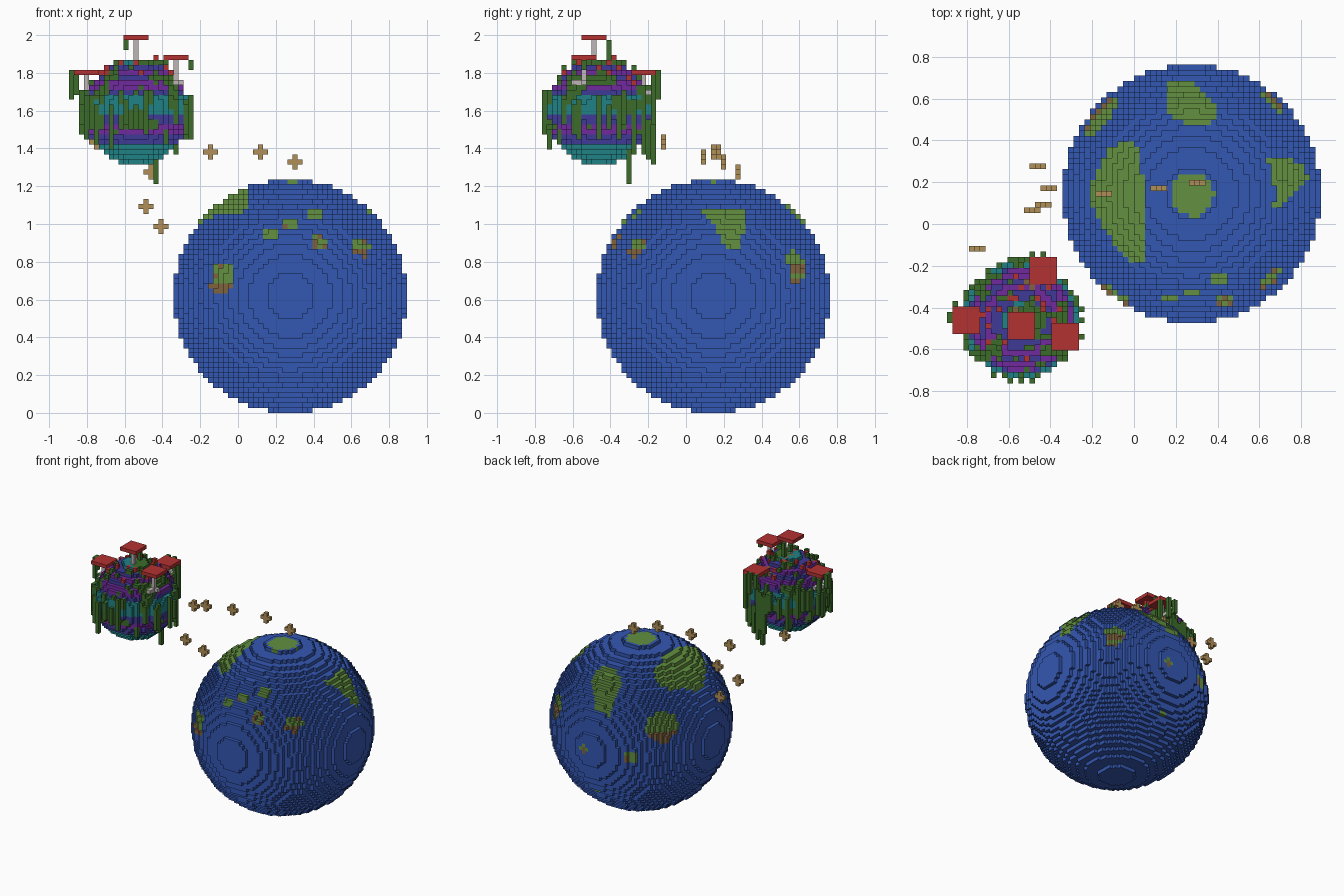
import bpy, bmesh, math, random
from mathutils import Vector, noise

random.seed(4)
V = 2 / 76                                  # edge of one block
ORIGIN = Vector((-34 * V, -29 * V, 0))
BIG, SMALL = Vector((44, 34, 23)), Vector((13, 11, 60))

if "Cube" in bpy.data.objects:
    bpy.data.objects.remove(bpy.data.objects["Cube"])

# Palette (display values, converted to linear)
PALETTE = {
    "ocean_blue": (52, 87, 178), "grass_green": (98, 144, 64),
    "soil_brown": (128, 98, 62), "sand_tan": (176, 143, 88),
    "cap_red": (180, 50, 50), "stem_grey": (190, 182, 182),
    "vine_green": (60, 108, 42), "teal": (32, 130, 134),
    "purple": (112, 42, 156), "indigo": (62, 58, 150),
}


def linear(c):
    c /= 255
    return c / 12.92 if c < 0.04 else ((c + 0.055) / 1.055) ** 2.4


MATERIALS = {}
for name, rgb in PALETTE.items():
    mat = bpy.data.materials.new(name)
    mat.use_nodes = True
    col = tuple(linear(c) for c in rgb) + (1,)
    mat.diffuse_color = col
    mat.node_tree.nodes["Principled BSDF"].inputs["Base Color"].default_value = col
    MATERIALS[name] = mat


def center(cell):
    return ORIGIN + (Vector(cell) + Vector((0.5, 0.5, 0.5))) * V


def build(name, cells):
    """Skin a {cell: colour} dictionary with its exposed block faces."""
    bm, verts = bmesh.new(), {}
    used = sorted(set(cells.values()))

    def vert(p):
        if p not in verts:
            verts[p] = bm.verts.new(ORIGIN + Vector(p) * V)
        return verts[p]

    for cell, colour in cells.items():
        for axis in range(3):
            a, b = (axis + 1) % 3, (axis + 2) % 3
            for side in (0, 1):
                near = list(cell)
                near[axis] += 2 * side - 1
                if tuple(near) in cells:
                    continue
                ring = []
                for da, db in ((0, 0), (1, 0), (1, 1), (0, 1)):
                    p = list(cell)
                    p[axis] += side
                    p[a] += da
                    p[b] += db
                    ring.append(vert(tuple(p)))
                face = bm.faces.new(ring if side else ring[::-1])
                face.material_index = used.index(colour)
    mesh = bpy.data.meshes.new(name)
    bm.to_mesh(mesh)
    bm.free()
    for colour in used:
        mesh.materials.append(MATERIALS[colour])
    obj = bpy.data.objects.new(name, mesh)
    bpy.context.collection.objects.link(obj)


def ball(mid, radius):
    n = int(radius)
    span = range(-n, n + 1)
    return [(int(mid.x) + i, int(mid.y) + j, int(mid.z) + k)
            for i in span for j in span for k in span
            if i * i + j * j + k * k < radius * radius]


def inside(u, v, poly):
    hit = False
    for (a, b), (c, d) in zip(poly, poly[1:] + poly[:1]):
        if (b > v) != (d > v) and u < (c - a) * (v - b) / (d - b) + a:
            hit = not hit
    return hit


# Large planet: ocean with continents and islands
WEST = [(-.05, .41), (.01, .39), (.05, .2), (.05, -.18), (-.03, -.18),
        (-.13, -.05), (-.21, .1), (-.21, .2), (-.12, .36)]
NORTH = [(.16, .69), (.28, .69), (.35, .6), (.4, .55), (.38, .49), (.26, .47), (.16, .53)]
EAST = [(.08, 1.08), (.31, 1.08), (.31, .97), (.28, .88), (.2, .88), (.14, 1.0)]
# island centre, radius
ISLANDS = [((.28, .14, 1.24), .105), ((-.17, .52, .83), .11), ((.33, .76, .62), .035),
           ((-.02, .69, .62), .045), ((.29, .65, .26), .03), ((.67, .59, .8), .07),
           ((.69, .59, .73), .055), ((-.08, -.33, .71), .085), ((.65, -.26, .88), .06),
           ((.17, -.36, .95), .045), ((.27, -.32, 1.0), .04), ((.4, -.255, 1.05), .045),
           ((.43, -.36, .9), .045)]


def ground(cell):
    p = center(cell)
    if p.z > .8 and (inside(p.x, p.y, WEST) or inside(p.x, p.y, NORTH)):
        return "grass_green"
    if p.x > .5 and inside(p.y, p.z, EAST):
        return "grass_green"
    for mid, r in ISLANDS:
        if (p - Vector(mid)).length < r:
            low = .05 < r < .1 and p.z < mid[2] - r * .3
            low = low or r > .1 and p.z < .79
            return "soil_brown" if low or (r < .1 and random.random() < .12) else "grass_green"
    return "ocean_blue"


build("large_planet", {c: ground(c) for c in ball(BIG, 23.5)})

# Small planet: coloured bands with overgrown patches
BANDS = [(54, "teal"), (56, "indigo"), (58, "purple"), (60, "indigo"), (64, "teal"),
         (65, "indigo"), (67, "purple"), (68, "indigo"), (69, "purple"), (70, "indigo"),
         (99, "teal")]


def band(cell):
    if cell[2] > 56 and noise.noise(Vector(cell) * .23) > .2:
        return "vine_green"
    if cell[2] > 65 and random.random() < .08:
        return random.choice(("cap_red", "soil_brown", "vine_green"))
    return next(colour for top, colour in BANDS if cell[2] < top)


small = {c: band(c) for c in ball(SMALL, 10.55)}
build("small_planet", small)

# Hanging vines around the small planet
vines = {}


def hang(i, j, top, bottom):
    for k in range(bottom, top + 1):
        if (i, j, k) not in small:
            vines[i, j, k] = "vine_green"


for i in range(-11, 12):
    for j in range(-11, 12):
        d = math.hypot(i, j)
        if 9.6 < d < 11.3 and random.random() < .5:
            top = random.randint(61, 64)
            drop = random.randint(3, 8)
            if j > 6:
                top, drop = top + 1, drop + random.randint(0, 4)
            hang(13 + i, 11 + j, top, top - drop)
        elif 4 < d < 9.6 and random.random() < .09:
            top = 61 + round(math.sqrt(110 - d * d))
            hang(13 + i, 11 + j, top, top)
hang(17, 17, 55, 46)
for i, j, top, bottom in ((17, 21, 58, 51), (15, 22, 60, 50), (19, 20, 59, 52),
                          (0, 11, 68, 63), (0, 12, 68, 65), (24, 11, 63, 55),
                          (13, 0, 61, 57), (1, 14, 67, 64), (17, 23, 68, 63),
                          (15, 23, 68, 65), (19, 22, 67, 58), (13, 13, 74, 70),
                          (11, 13, 74, 73), (19, 6, 70, 70), (24, 8, 70, 69)):
    hang(i, j, top, bottom)
build("hanging_vines", vines)

# Red berries on the upper half
berries = {}
for n in range(16):
    angle, d = random.uniform(0, math.tau), random.uniform(3, 8.5)
    i, j = round(d * math.cos(angle)), round(d * math.sin(angle))
    k = 60
    while (13 + i, 11 + j, k) in small or (13 + i, 11 + j, k) in vines:
        k += 1
    berries[13 + i, 11 + j, k] = "cap_red"
build("berries", berries)

# Mushrooms: square caps on thin stems with a root cross
for n, (i, j, top) in enumerate(((13, 10, 75), (21, 8, 71), (3, 11, 68), (17, 20, 68))):
    foot = 71 if n == 0 else 63
    stem = {(i, j, k): "stem_grey" for k in range(foot, top)}
    if n:
        k = 66 if n == 1 else 64
        for s in (-2, -1, 1, 2):
            stem[i, j + s, k] = "stem_grey"
            if abs(s) == 1:
                stem[i + s, j, k] = "stem_grey"
    build(f"mushroom_stem_{n + 1}", stem)
    build(f"mushroom_cap_{n + 1}", {(i + a, j + b, top): "cap_red"
                                    for a in range(-2, 3) for b in range(-2, 3)})

# Floating plus-shaped stepping stones between the planets
STONES = [(-.15, .145, 1.385), (.115, .175, 1.385), (.295, .2, 1.335), (-.47, .28, 1.28),
          (-.49, .07, 1.10), (-.41, .175, .99), (-.44, .095, 1.36), (-.75, -.115, 1.435)]
for n, p in enumerate(STONES):
    i, j, k = (math.floor(c) for c in (Vector(p) - ORIGIN) / V)
    build(f"stepping_stone_{n + 1}", {(i + a, j, k + b): "sand_tan" for a, b in
                                      ((0, 0), (1, 0), (-1, 0), (0, 1), (0, -1))})
